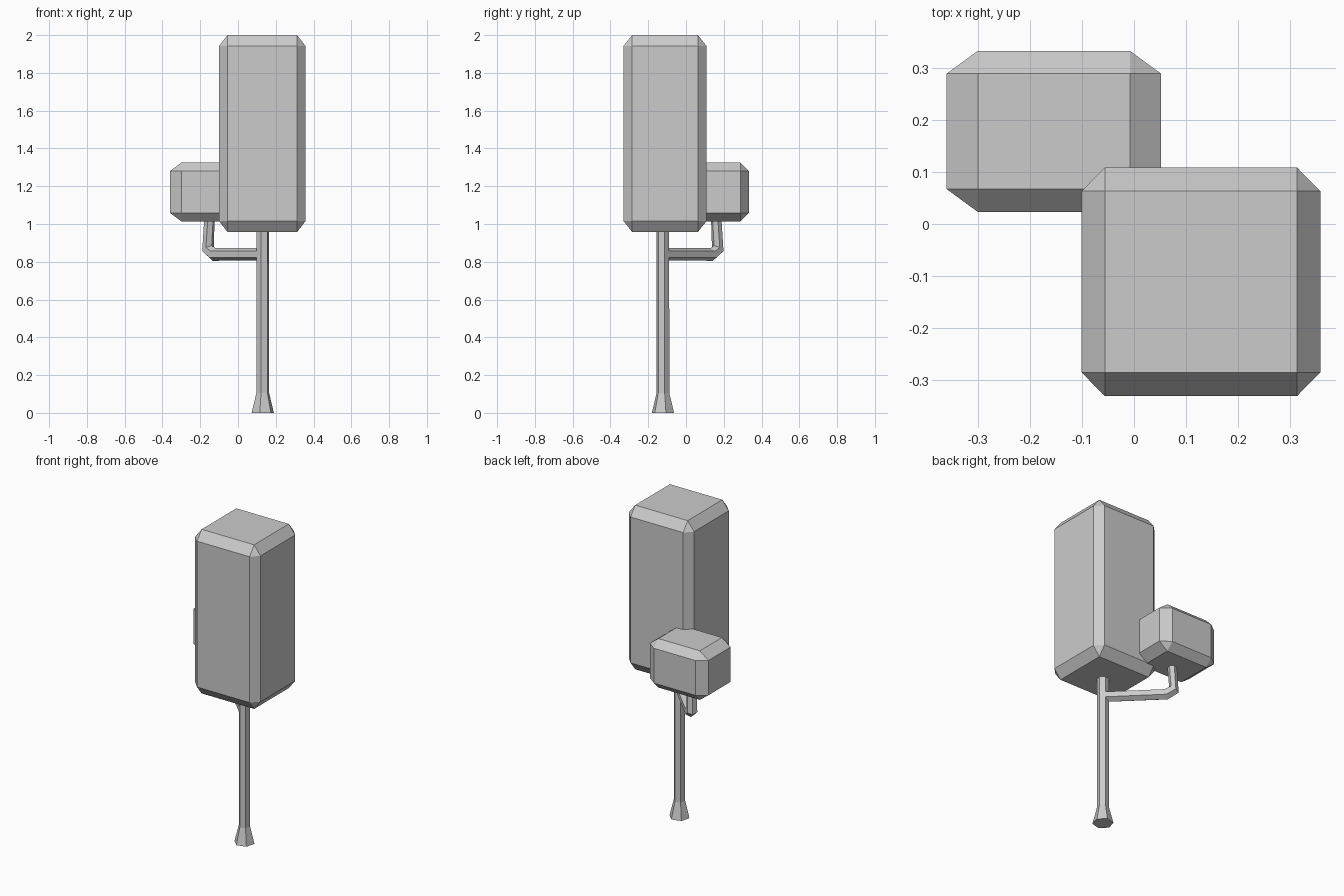
import bpy, bmesh, math
from mathutils import Vector

if "Cube" in bpy.data.objects:
    bpy.data.objects.remove(bpy.data.objects["Cube"])

UP = Vector((0, 0, 1))
ARM = Vector((-1, 1, 0)).normalized()   # direction the branch leaves the trunk
SIDE = Vector((1, 1, 0)).normalized()
TRUNK = Vector((0.131, -0.122, 0))


def finish(name, bm):
    bmesh.ops.recalc_face_normals(bm, faces=bm.faces[:])
    mesh = bpy.data.meshes.new(name)
    bm.to_mesh(mesh)
    bm.free()
    obj = bpy.data.objects.new(name, mesh)
    bpy.context.collection.objects.link(obj)
    return obj


def chamfered_box(name, lo, hi, cut):
    """Box with every edge chamfered by a separate amount per axis."""
    lo, hi, cut = Vector(lo), Vector(hi), Vector(cut)
    mid, half = (lo + hi) / 2, (hi - lo) / 2
    bm = bmesh.new()
    for axis in range(3):
        for sx in (-1, 1):
            for sy in (-1, 1):
                for sz in (-1, 1):
                    p = half - cut
                    p[axis] = half[axis]
                    bm.verts.new(mid + Vector((sx * p.x, sy * p.y, sz * p.z)))
    bmesh.ops.convex_hull(bm, input=bm.verts[:])
    bmesh.ops.dissolve_limit(bm, angle_limit=0.01, verts=bm.verts[:], edges=bm.edges[:])
    return finish(name, bm)


def hex_tube(name, rings):
    """Loft six-sided rings given as (reach, height, radius, tilt in degrees)."""
    bm = bmesh.new()
    loops = []
    for d, z, r, tilt in rings:
        t = math.radians(tilt)
        u = ARM * math.cos(t) + UP * math.sin(t)
        c = TRUNK + ARM * d + UP * z
        loops.append([bm.verts.new(c + r * (u * math.cos(k * math.pi / 3)
                                            + SIDE * math.sin(k * math.pi / 3)))
                      for k in range(6)])
    for a, b in zip(loops, loops[1:]):
        for k in range(6):
            j = (k + 1) % 6
            bm.faces.new((a[k], a[j], b[j], b[k]))
    bm.faces.new(loops[0])
    bm.faces.new(loops[-1])
    return finish(name, bm)


# Trunk with flared foot
hex_tube("trunk", [(0, 0, 0.061, 0), (0, 0.105, 0.035, 0), (0, 1.0, 0.034, 0)])

# Side branch: out, round the elbow, then up
hex_tube("branch", [(0.01, 0.84, 0.034, -90), (0.365, 0.839, 0.035, -74),
                    (0.41, 0.866, 0.034, -36), (0.397, 1.06, 0.028, 0)])

# Leaf blocks
chamfered_box("large_crown", (-0.101, -0.331, 0.958), (0.358, 0.109, 2.0), (0.045, 0.046, 0.058))
chamfered_box("small_crown", (-0.36, 0.023, 1.014), (0.052, 0.333, 1.325), (0.06, 0.044, 0.045))
